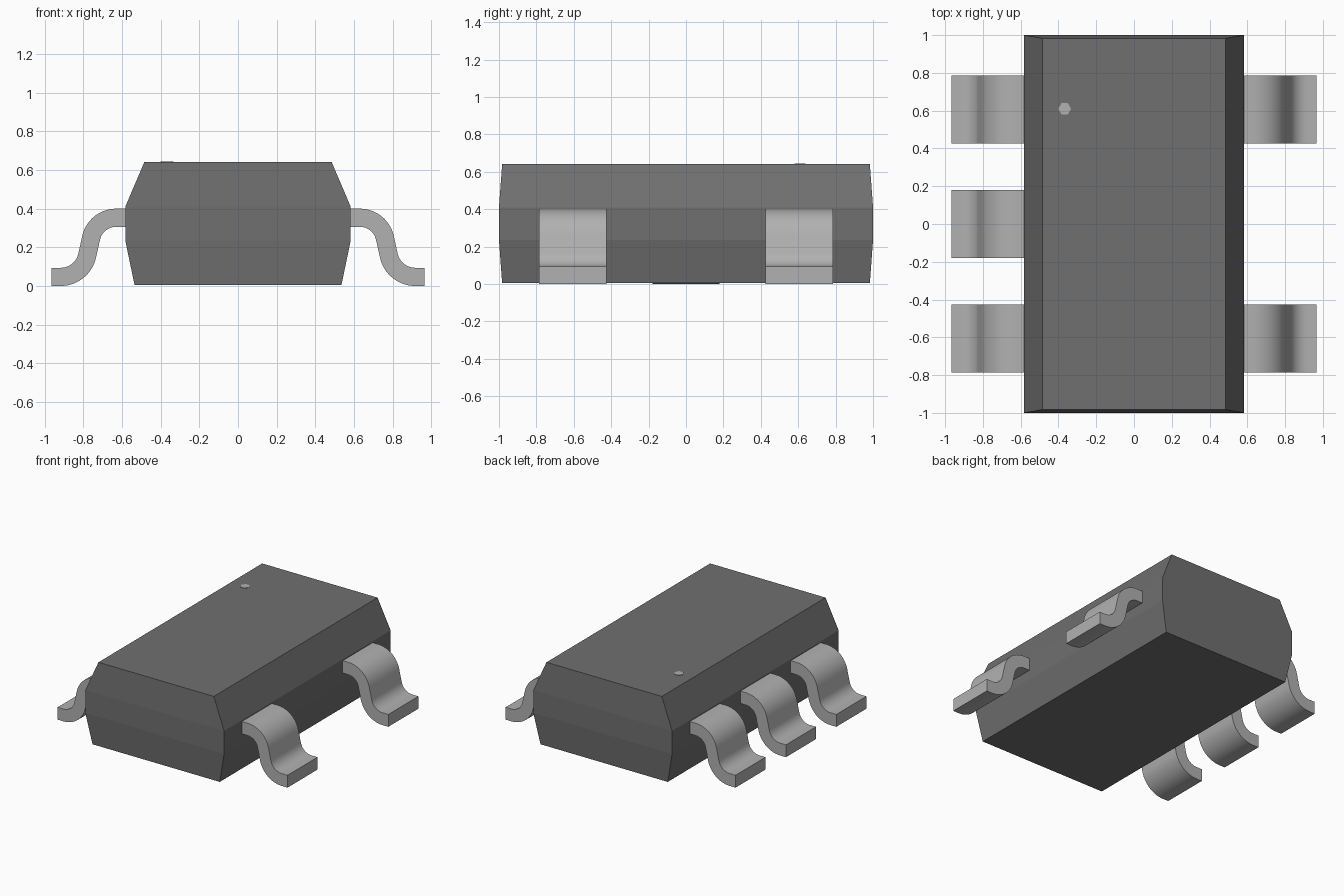
import bpy
import bmesh
import math

cube = bpy.data.objects.get("Cube")
if cube:
    bpy.data.objects.remove(cube, do_unlink=True)


def make_material(name, value):
    mat = bpy.data.materials.new(name)
    mat.use_nodes = True
    colour = (value, value, value, 1)
    mat.diffuse_color = colour
    mat.node_tree.nodes["Principled BSDF"].inputs["Base Color"].default_value = colour
    return mat


dark_resin = make_material("dark resin", 0.16)
grey_metal = make_material("grey metal", 0.44)


def loft(name, rings, mat):
    """Skin a closed solid through rings of four corners."""
    bm = bmesh.new()
    loops = [[bm.verts.new(p) for p in ring] for ring in rings]
    for a, b in zip(loops, loops[1:]):
        for i in range(4):
            j = (i + 1) % 4
            bm.faces.new((a[i], a[j], b[j], b[i]))
    bm.faces.new(loops[0])
    bm.faces.new(loops[-1])
    bmesh.ops.recalc_face_normals(bm, faces=bm.faces)
    mesh = bpy.data.meshes.new(name)
    bm.to_mesh(mesh)
    bm.free()
    mesh.materials.append(mat)
    obj = bpy.data.objects.new(name, mesh)
    bpy.context.collection.objects.link(obj)
    return obj


# Moulded body: half width, half length and height of each level
levels = [(0.535, 0.983, 0.004), (0.583, 1.0, 0.235),
          (0.583, 1.0, 0.41), (0.485, 0.983, 0.64)]
loft("body", [[(-w, -d, z), (w, -d, z), (w, d, z), (-w, d, z)]
              for w, d, z in levels], dark_resin)

# Bent lead: centre line points with the direction of the upper surface
HALF_WIDTH, HALF_THICK, TILT, STEPS = 0.18, 0.047, 12, 14
path = [(0.53, 0.353, 90)]
for i in range(STEPS + 1):
    a = 90 - (90 - TILT) * i / STEPS
    r = math.radians(a)
    path.append((0.63 + 0.133 * math.cos(r), 0.22 + 0.133 * math.sin(r), a))
for i in range(STEPS + 1):
    a = TILT + (90 - TILT) * i / STEPS
    r = math.radians(a)
    path.append((0.917 - 0.14 * math.cos(r), 0.187 - 0.14 * math.sin(r), a))
path.append((0.966, 0.047, 90))


def make_lead(name, side, y):
    rings = []
    for x, z, a in path:
        dx = HALF_THICK * math.cos(math.radians(a))
        dz = HALF_THICK * math.sin(math.radians(a))
        rings.append([(side * (x + s * dx), y + t * HALF_WIDTH, z + s * dz)
                      for s, t in ((1, -1), (1, 1), (-1, 1), (-1, -1))])
    obj = loft(name, rings, grey_metal)
    bpy.ops.object.select_all(action="DESELECT")
    obj.select_set(True)
    bpy.context.view_layer.objects.active = obj
    bpy.ops.object.shade_smooth_by_angle(angle=math.radians(30))


# Two leads on the left, three on the right
for place, y in (("front", -0.605), ("back", 0.605)):
    make_lead("left_lead_" + place, 1, y)
    make_lead("right_lead_" + place, -1, y)
make_lead("right_lead_middle", -1, 0)

# Orientation dot on the top
bpy.ops.mesh.primitive_cylinder_add(vertices=6, radius=0.034, depth=0.006,
                                    location=(-0.367, 0.61, 0.64),
                                    rotation=(0, 0, math.radians(30)))
dot = bpy.context.object
dot.name = "orientation_dot"
dot.data.materials.append(grey_metal)
